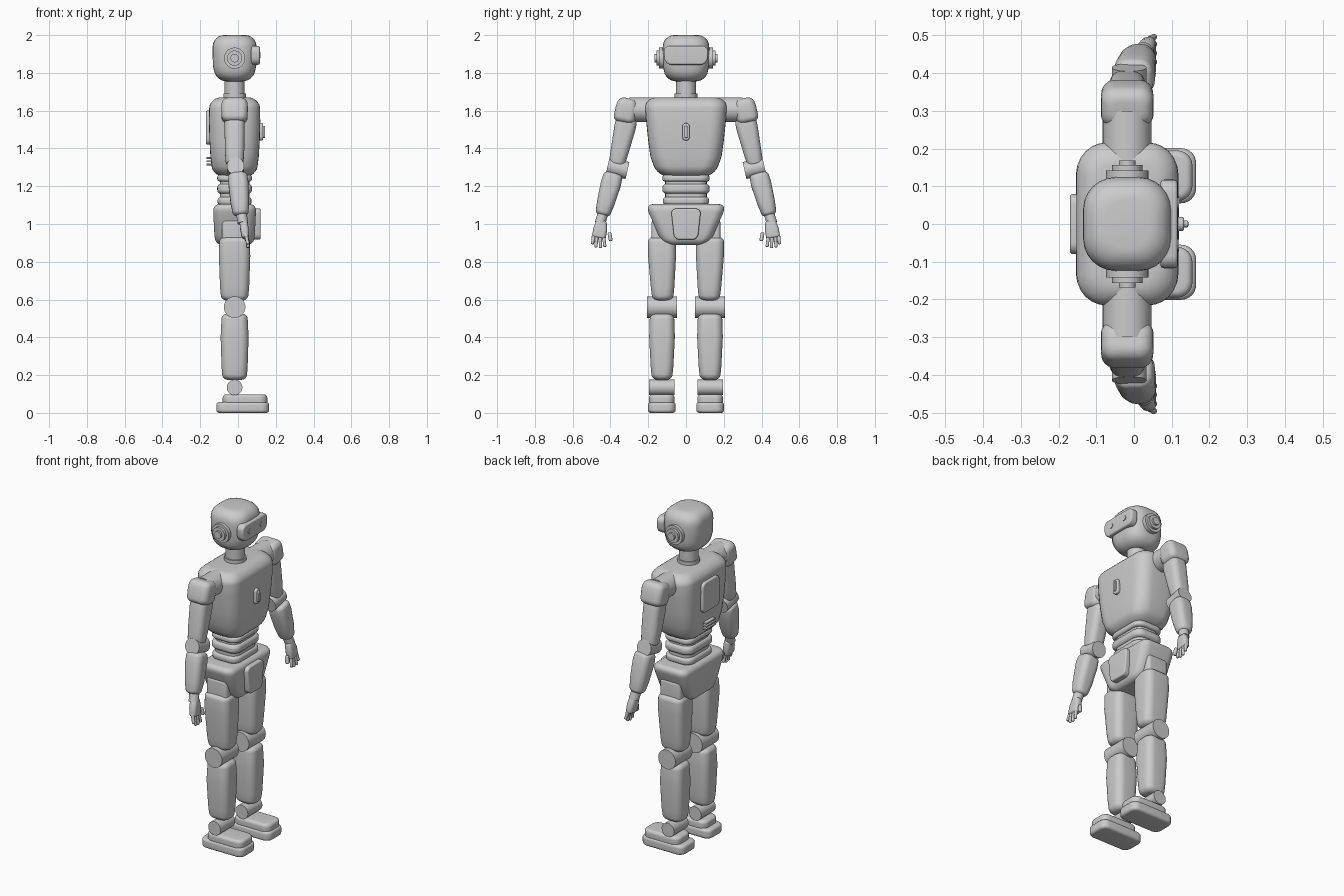
import bpy, bmesh, math
from mathutils import Vector, Matrix

CX = -0.018  # body centre line in x; the robot faces +x


def frame(a, b):
    """Matrix at a whose local z runs to b, local x kept near world x (or y)."""
    a, b = Vector(a), Vector(b)
    z = (b - a).normalized()
    ref = Vector((0, 1, 0)) if abs(z.x) > 0.9 else Vector((1, 0, 0))
    x = (ref - z * ref.dot(z)).normalized()
    y = z.cross(x)
    m = Matrix((x, y, z)).transposed().to_4x4()
    m.translation = a
    return m, (b - a).length


def finish(name, bm, m, angle=35):
    bmesh.ops.recalc_face_normals(bm, faces=bm.faces)
    me = bpy.data.meshes.new(name)
    bm.to_mesh(me)
    bm.free()
    ob = bpy.data.objects.new(name, me)
    ob.matrix_world = m
    bpy.context.collection.objects.link(ob)
    bpy.ops.object.select_all(action='DESELECT')
    ob.select_set(True)
    bpy.context.view_layer.objects.active = ob
    bpy.ops.object.shade_smooth_by_angle(angle=math.radians(angle))
    return ob


def outline(hx, hy, c, seg=6):
    """Rounded rectangle points."""
    c = max(min(c, hx * 0.99, hy * 0.99), 0.001)
    pts = []
    for q, (sx, sy) in enumerate(((1, 1), (-1, 1), (-1, -1), (1, -1))):
        for i in range(seg + 1):
            t = math.pi / 2 * (q + i / seg)
            pts.append((sx * (hx - c) + c * math.cos(t), sy * (hy - c) + c * math.sin(t)))
    return pts


def pod(name, a, b, prof, r, c, taper=0):
    """Soft lofted block from a to b. prof: (fraction, half x, half y); r: end rounding; c: corner radius."""
    m, L = frame(a, b)

    def at(z):
        f = min(max(z / L, 0), 1)
        for (f0, x0, y0), (f1, x1, y1) in zip(prof, prof[1:]):
            if f <= f1:
                k = (f - f0) / (f1 - f0)
                return x0 + (x1 - x0) * k, y0 + (y1 - y0) * k
        return prof[-1][1:]
    n = 6
    arc = [(r * (1 - math.sin(math.pi / 2 * i / n)), r * (1 - math.cos(math.pi / 2 * i / n))) for i in range(n + 1)]
    rows = [(d, i) for d, i in reversed(arc)]
    rows = [(z, r - r * math.sqrt(max(0, 1 - ((r - z) / r) ** 2))) for z, _ in rows]
    mids = [(f * L, 0) for f, _, _ in prof if r * 1.05 < f * L < L - r * 1.05]
    rows = rows + mids + [(L - z, i) for z, i in reversed(rows)]
    bm = bmesh.new()
    rings = []
    for z, inset in rows:
        hx, hy = at(z)
        pts = outline(hx - inset, hy - inset, c - inset * 0.6)
        rings.append([bm.verts.new((x * (1 + taper * y / hy), y, z)) for x, y in pts])
    for p, q in zip(rings, rings[1:]):
        for i in range(len(p)):
            j = (i + 1) % len(p)
            bm.faces.new((p[i], p[j], q[j], q[i]))
    bm.faces.new(rings[0])
    bm.faces.new(rings[-1])
    return finish(name, bm, m)


def box(name, a, b, hx, hy, r, c, taper=0):
    return pod(name, a, b, [(0, hx, hy), (1, hx, hy)], r, c, taper)


def cyl(name, a, b, r):
    m, L = frame(a, b)
    bm = bmesh.new()
    bmesh.ops.create_cone(bm, cap_ends=True, segments=40, radius1=r, radius2=r, depth=L,
                          matrix=Matrix.Translation((0, 0, L / 2)))
    return finish(name, bm, m)


# Head, visor and neck
pod("head", (CX, 0, 1.755), (CX, 0, 2.0),
    [(0, 0.098, 0.108), (0.35, 0.115, 0.122), (0.7, 0.117, 0.124), (1, 0.112, 0.118)], 0.055, 0.085)
box("visor", (0.07, 0, 1.893), (0.116, 0, 1.893), 0.116, 0.05, 0.01, 0.035, 0.04)
cyl("neck", (CX, 0, 1.65), (CX, 0, 1.78), 0.053)
cyl("neck_ring", (CX, 0, 1.66), (CX, 0, 1.69), 0.06)

# Torso with chest light, back panel and vents
pod("torso", (CX, 0, 1.25), (CX, 0, 1.67),
    [(0, 0.112, 0.145), (0.1, 0.12, 0.165), (0.25, 0.128, 0.188), (0.45, 0.133, 0.2),
     (0.7, 0.136, 0.211), (0.9, 0.134, 0.217), (1, 0.128, 0.213)], 0.055, 0.08)
box("chest_light", (0.1, 0, 1.488), (0.133, 0, 1.488), 0.019, 0.046, 0.006, 0.018)
box("chest_light_core", (0.12, 0, 1.488), (0.144, 0, 1.488), 0.009, 0.032, 0.004, 0.009)
box("back_panel", (-0.13, 0, 1.51), (-0.17, 0, 1.51), 0.08, 0.09, 0.008, 0.03)
for z in (1.315, 1.332, 1.349):
    box("back_vent", (-0.13, 0, z), (-0.168, 0, z), 0.045, 0.005, 0.003, 0.004)

# Segmented waist
box("waist_core", (CX, 0, 1.09), (CX, 0, 1.27), 0.078, 0.11, 0.01, 0.05)
for z0, z1, hx, hy in ((1.225, 1.26, 0.092, 0.125), (1.16, 1.213, 0.092, 0.125), (1.1, 1.143, 0.09, 0.122)):
    box("waist_ring", (CX, 0, z0), (CX, 0, z1), hx, hy, (z1 - z0) * 0.4, 0.05)

# Pelvis and front panel
pod("pelvis", (CX, 0, 0.89), (CX, 0, 1.105),
    [(0, 0.1, 0.115), (0.25, 0.107, 0.148), (0.8, 0.113, 0.198), (1, 0.113, 0.208)], 0.032, 0.05)
box("pelvis_panel", (0.07, 0, 1.0), (0.12, 0, 1.0), 0.071, 0.082, 0.008, 0.028, 0.13)

for s in (1, -1):
    def P(x, y, z):
        return (x, s * y, z)

    # Eye and ear discs
    cyl("eye", P(0.1, 0.055, 1.895), P(0.12, 0.055, 1.895), 0.015)
    for y, r in ((0.142, 0.056), (0.157, 0.04), (0.168, 0.022)):
        cyl("ear_disc", P(CX, 0.1, 1.878), P(CX, y, 1.878), r)

    # Leg
    box("hip_joint", P(CX, 0.13, 0.88), P(CX, 0.13, 1.02), 0.068, 0.053, 0.015, 0.02)
    pod("thigh", P(CX, 0.123, 0.595), P(CX, 0.128, 0.932),
        [(0, 0.07, 0.054), (0.2, 0.077, 0.062), (0.7, 0.083, 0.074), (1, 0.08, 0.074)], 0.028, 0.042)
    cyl("knee", P(CX, 0.047, 0.56), P(CX, 0.207, 0.56), 0.057)
    pod("shin", P(CX, 0.127, 0.175), P(CX, 0.127, 0.525),
        [(0, 0.064, 0.053), (0.2, 0.069, 0.06), (0.65, 0.074, 0.068), (1, 0.068, 0.064)], 0.028, 0.042)
    cyl("ankle", P(CX, 0.06, 0.135), P(CX, 0.197, 0.135), 0.041)
    box("foot_sole", P(0.025, 0.128, 0.0), P(0.025, 0.128, 0.057), 0.14, 0.073, 0.016, 0.04)
    box("foot_top", P(0.037, 0.128, 0.04), P(0.037, 0.128, 0.098), 0.118, 0.067, 0.018, 0.04)

    # Shoulder and arm
    cyl("shoulder_joint", P(CX, 0.15, 1.605), P(CX, 0.3, 1.605), 0.065)
    pod("shoulder_pad", P(CX, 0.331, 1.537), P(CX, 0.303, 1.665),
        [(0, 0.068, 0.058), (0.6, 0.07, 0.058), (1, 0.066, 0.05)], 0.03, 0.035)
    pod("upper_arm", P(CX, 0.368, 1.31), P(CX, 0.312, 1.56),
        [(0, 0.046, 0.042), (0.3, 0.051, 0.048), (0.8, 0.053, 0.057), (1, 0.052, 0.056)], 0.02, 0.035)
    cyl("elbow", P(-0.013, 0.31, 1.283), P(-0.013, 0.415, 1.307), 0.046)
    pod("forearm", P(0.015, 0.443, 1.045), P(-0.002, 0.383, 1.268),
        [(0, 0.04, 0.038), (0.3, 0.049, 0.047), (0.75, 0.053, 0.054), (1, 0.05, 0.05)], 0.02, 0.035)
    cyl("wrist", P(0.026, 0.455, 1.005), P(0.016, 0.435, 1.07), 0.028)

    # Hand
    pod("palm", P(0.04, 0.462, 0.925), P(0.028, 0.446, 1.02),
        [(0, 0.019, 0.037), (0.5, 0.022, 0.037), (1, 0.021, 0.026)], 0.012, 0.018)
    for base, tip, z in ((0.489, 0.497, 0.893), (0.472, 0.477, 0.876), (0.454, 0.453, 0.872), (0.437, 0.429, 0.879)):
        mid = (base + tip) / 2
        box("finger_base", P(0.05, mid, 0.903), P(0.042, base, 0.945), 0.009, 0.009, 0.005, 0.008)
        box("finger_tip", P(0.053, tip, z), P(0.05, mid, 0.91), 0.0085, 0.0085, 0.005, 0.008)
    box("thumb", P(0.048, 0.398, 0.91), P(0.04, 0.406, 0.955), 0.011, 0.010, 0.007, 0.009)
